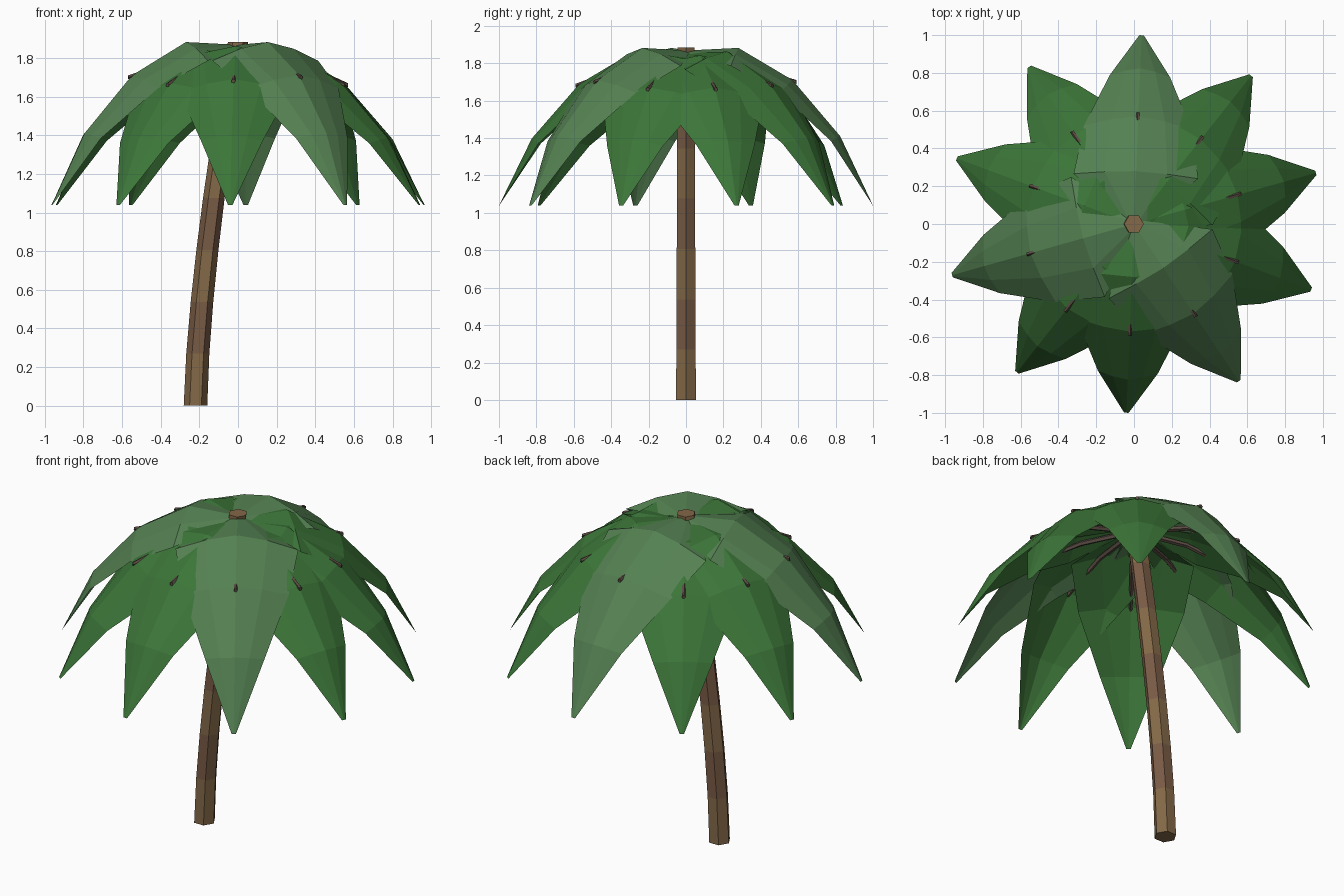
import bpy, math
from mathutils import Vector

if "Cube" in bpy.data.objects:
    bpy.data.objects.remove(bpy.data.objects["Cube"])


def material(name, rgb):
    m = bpy.data.materials.new(name)
    m.diffuse_color = (*rgb, 1)
    m.use_nodes = True
    m.node_tree.nodes["Principled BSDF"].inputs["Base Color"].default_value = m.diffuse_color
    return m


BARK_A = material("bark_gold", (0.23, 0.14, 0.065))
BARK_B = material("bark_red", (0.19, 0.105, 0.06))
STEM = material("stem_brown", (0.10, 0.07, 0.055))
GREEN = material("leaf_green", (0.045, 0.18, 0.04))
PALE = material("leaf_pale", (0.09, 0.22, 0.085))


def make(name, verts, faces, mats):
    me = bpy.data.meshes.new(name)
    me.from_pydata([tuple(v) for v in verts], [], faces)
    for m in mats:
        me.materials.append(m)
    me.update()
    ob = bpy.data.objects.new(name, me)
    bpy.context.collection.objects.link(ob)
    return ob


def tube(name, rings, sides, mats):
    """Closed tube through equal-sized rings, one face row per segment."""
    verts = [v for r in rings for v in r]
    faces = [tuple(range(sides))[::-1]]
    for i in range(len(rings) - 1):
        for j in range(sides):
            k = (j + 1) % sides
            faces.append((i * sides + j, i * sides + k,
                          (i + 1) * sides + k, (i + 1) * sides + j))
    last = (len(rings) - 1) * sides
    faces.append(tuple(range(last, last + sides)))
    return make(name, verts, faces, mats)


# Trunk: bent, slightly tapered hexagonal column in banded bark
SEG, TOP = 7, 1.883
rings = []
for i in range(SEG + 1):
    t = i / SEG
    cx, r = -0.22 + 0.22 * t ** 1.5, 0.061 - 0.009 * t
    rings.append([(cx + r * math.cos(a * math.pi / 3), r * math.sin(a * math.pi / 3), TOP * t)
                  for a in range(6)])
trunk = tube("trunk", rings, 6, [BARK_A, BARK_B])
for p in trunk.data.polygons:
    if 1 <= p.index <= SEG * 6:
        p.material_index = ((p.index - 1) // 6) % 2

# Leaf rows: distance out, height, half width, edge droop, how much the layer lift counts
ROWS = [(0.0, 1.868, 0.035, 0.01, 0.6),
        (0.28, 1.882, 0.33, 0.10, 1.0),
        (0.57, 1.71, 0.285, 0.09, 1.0),
        (0.825, 1.41, 0.16, 0.05, 0.6),
        (1.0, 1.04, 0.012, 0.0, 0.0)]
COLS = (-1, -0.5, 0, 0.5, 1)


def leaf(name, angle, layer):
    d = Vector((math.cos(angle), math.sin(angle), 0))
    side = Vector((-d.y, d.x, 0))
    drop_by = 0.02 * (2 - layer)
    verts, faces = [], []
    for i, (u, z, w, droop, k) in enumerate(ROWS):
        a, b = ROWS[max(i - 1, 0)], ROWS[min(i + 1, len(ROWS) - 1)]
        nrm = Vector((a[1] - b[1], b[0] - a[0])).normalized()
        for c in COLS:
            s = droop * abs(c) ** 1.5
            verts.append(d * (u - nrm.x * s) + side * (w * c)
                         + Vector((0, 0, z - drop_by * k - nrm.y * s)))
    n = len(COLS)
    for i in range(len(ROWS) - 1):
        for j in range(n - 1):
            faces.append((i * n + j, (i + 1) * n + j, (i + 1) * n + j + 1, i * n + j + 1))
    make(name, verts, faces, [PALE if layer == 2 else GREEN])


def stem(name, angle, layer):
    d = Vector((math.cos(angle), math.sin(angle), 0))
    side = Vector((-d.y, d.x, 0))
    path = [(0.02, 1.81), (0.3, 1.785), (0.59, 1.70 - 0.02 * (2 - layer))]
    rs = []
    for (u, z), r in zip(path, (0.016, 0.014, 0.011)):
        c = d * u + Vector((0, 0, z))
        rs.append([c + side * r * math.cos(a * math.tau / 5)
                   + Vector((0, 0, r * math.sin(a * math.tau / 5))) for a in range(5)])
    tube(name, rs, 5, [STEM])


# Crown: ten leaves in three stacked layers, each with a stem
for i in range(10):
    ang = math.radians(15.7 + 36 * i)
    leaf(f"leaf_{i + 1}", ang, i % 3)
    stem(f"leaf_stem_{i + 1}", ang, i % 3)
